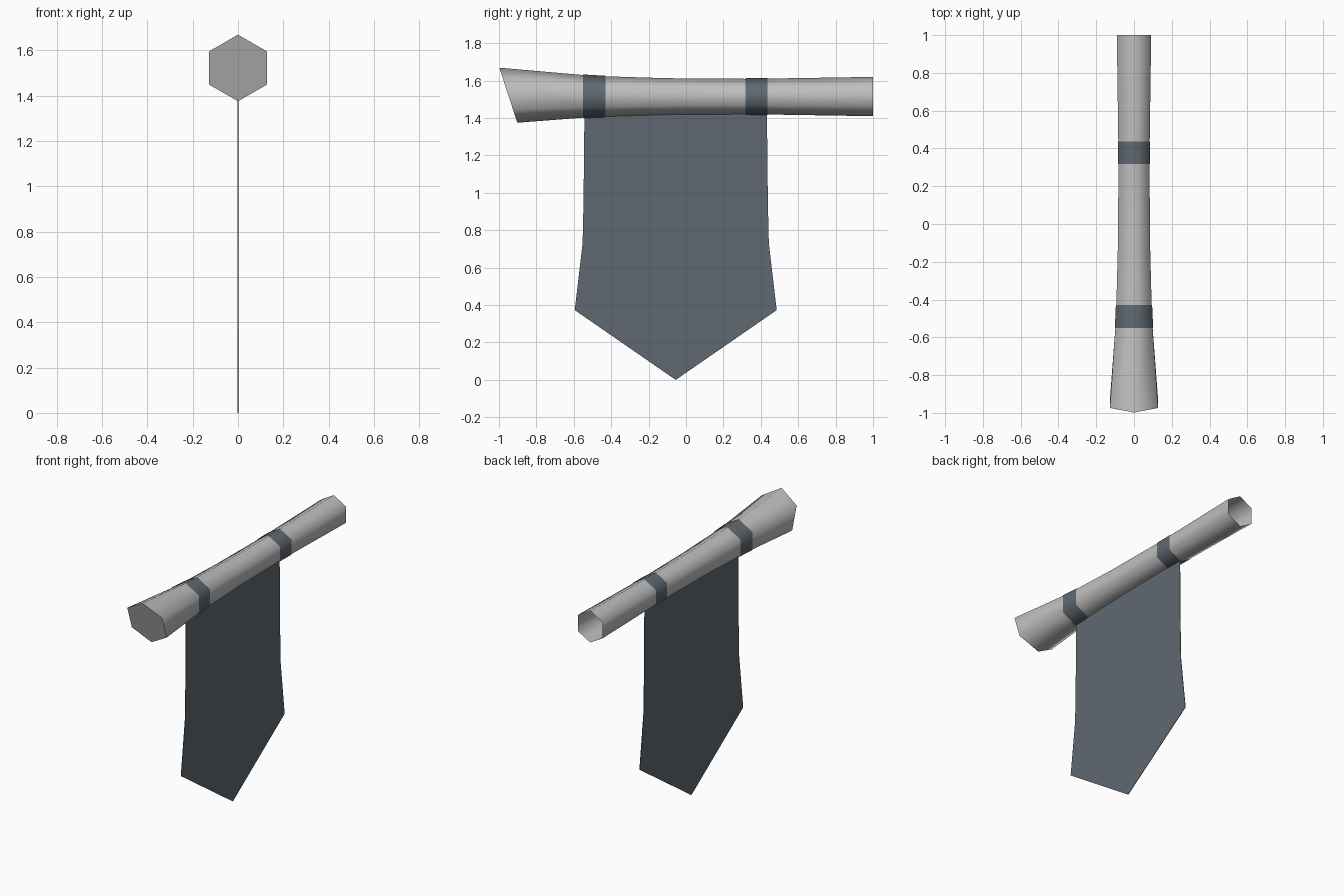
import bpy, bmesh, math
from mathutils import Vector

cube = bpy.data.objects.get("Cube")
if cube:
    bpy.data.objects.remove(cube)


def material(name, rgb):
    m = bpy.data.materials.new(name)
    m.use_nodes = True
    m.diffuse_color = (*rgb, 1)
    m.node_tree.nodes["Principled BSDF"].inputs["Base Color"].default_value = (*rgb, 1)
    return m


grey = material("pale grey", (0.52, 0.52, 0.52))
slate = material("slate cloth", (0.115, 0.14, 0.165))

# Pole outline: y, centre height, radius
PROFILE = [(-0.95, 1.522, 0.147), (-0.55, 1.516, 0.114), (-0.43, 1.515, 0.108),
           (-0.1, 1.515, 0.098), (0.32, 1.515, 0.095), (0.435, 1.515, 0.096),
           (1.0, 1.515, 0.105)]
SIDES = 6


def section(y):
    """Interpolated centre height and radius of the pole."""
    for (y0, z0, r0), (y1, z1, r1) in zip(PROFILE, PROFILE[1:]):
        if y <= y1:
            t = (y - y0) / (y1 - y0)
            return z0 + t * (z1 - z0), r0 + t * (r1 - r0)


def finish(bm, name, mat, smooth):
    mesh = bpy.data.meshes.new(name)
    bmesh.ops.recalc_face_normals(bm, faces=bm.faces)
    for f in bm.faces:
        f.smooth = smooth and len(f.verts) == 4
    # keep the end cap crisp
    for e in bm.edges:
        e.smooth = all(len(f.verts) == 4 for f in e.link_faces)
    bm.to_mesh(mesh)
    bm.free()
    mesh.materials.append(mat)
    ob = bpy.data.objects.new(name, mesh)
    bpy.context.collection.objects.link(ob)
    return ob


def hex_tube(name, rings, mat, slant=0.0, cap=False):
    """Six-sided tube along y; the first ring leans forward at the top."""
    bm = bmesh.new()
    loops = []
    for i, (y, z, r) in enumerate(rings):
        lean = slant if i == 0 else 0
        angles = [math.tau * k / SIDES for k in range(SIDES)]
        loops.append([bm.verts.new((r * math.sin(a), y - lean * math.cos(a),
                                    z + r * math.cos(a))) for a in angles])
    for a, b in zip(loops, loops[1:]):
        for k in range(SIDES):
            n = (k + 1) % SIDES
            bm.faces.new((a[k], a[n], b[n], b[k]))
    if cap:
        bm.faces.new(loops[0])
    return finish(bm, name, mat, True)


# Flared pole, closed by a slanted front end and open at the back
hex_tube("pole", PROFILE, grey, slant=0.048, cap=True)

# Cloth loops around the pole
for name, y0, y1 in (("front_loop", -0.55, -0.43), ("back_loop", 0.317, 0.437)):
    rings = [(y, section(y)[0], section(y)[1] + 0.003) for y in (y0, y1)]
    hex_tube(name, rings, slate)

# Hanging banner: half outline (distance from middle, height), mirrored
MIDDLE, THICK = -0.055, 0.003
half = [(0.488, 1.425), (0.493, 0.95), (0.498, 0.73), (0.54, 0.373)]
outline = [(MIDDLE + d, z) for d, z in half] + [(MIDDLE, 0.0)]
outline += [(MIDDLE - d, z) for d, z in reversed(half)]
bm = bmesh.new()
face = bm.faces.new([bm.verts.new((-THICK / 2, y, z)) for y, z in outline])
side = bmesh.ops.extrude_face_region(bm, geom=[face])
bmesh.ops.translate(bm, vec=Vector((THICK, 0, 0)),
                    verts=[g for g in side["geom"] if isinstance(g, bmesh.types.BMVert)])
finish(bm, "banner", slate, False)
